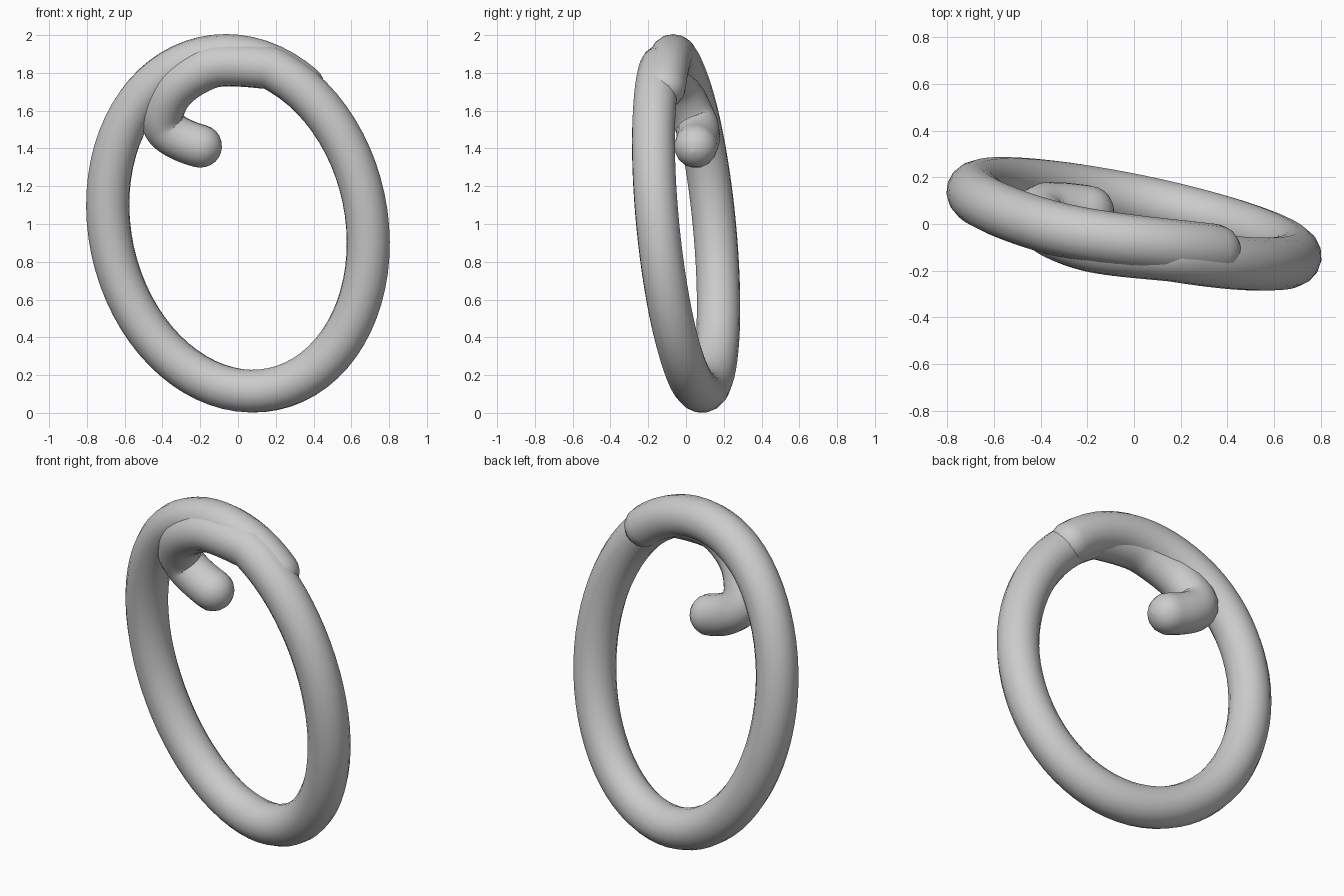
import bpy
from math import sin, cos, pi, radians, sqrt
from mathutils import Vector

if "Cube" in bpy.data.objects:
    bpy.data.objects.remove(bpy.data.objects["Cube"])

R = 0.115  # tube radius


def ring(deg):
    """Centre line of the tilted oval ring."""
    u = radians(deg)
    return Vector((0.690 * cos(u) * 0.993 - 0.079 * sin(u),
                   -0.150 * cos(u) - 0.085 * sin(u),
                   1 + 0.885 * sin(u)))


def catmull(p, steps=6):
    """Smooth curve through p[1:-1]."""
    out = []
    for a, b, c, d in zip(p, p[1:], p[2:], p[3:]):
        for i in range(steps):
            t = i / steps
            out.append(0.5 * (2 * b + (c - a) * t + (2 * a - 5 * b + 4 * c - d) * t * t
                              + (3 * b - a - 3 * c + d) * t ** 3))
    return out + [p[-2]]


# Ring part: free end pushed slightly back, then once round the oval
path = []
for deg in range(54, 430, 5):
    k = max(0.0, min(1.0, (120 - deg) / 65))
    k = k * k * (3 - 2 * k)
    path.append(ring(deg) + Vector((0.005, 0.042, 0.012)) * k)

# Curled part: overlaps the free end, then hooks back inside the ring
hook = [Vector(v) for v in [(-0.08, -0.108, 1.843), (-0.22, -0.082, 1.80),
                            (-0.34, -0.035, 1.71), (-0.402, 0.025, 1.59),
                            (-0.385, 0.06, 1.51), (-0.31, 0.064, 1.453),
                            (-0.20, 0.052, 1.412), (-0.08, 0.04, 1.39)]]
path += catmull([path[-2], path[-1]] + hook)[1:]

# Rounded ends: extra points with shrinking radius
start, end = path[0], path[-1]
d0 = (path[0] - path[1]).normalized()
d1 = (path[-1] - path[-2]).normalized()
caps = [(R * sin(a), cos(a)) for a in (pi * i / 12 for i in range(1, 6))] + [(R, 0.02)]
pts = [(start + d0 * s, r) for s, r in reversed(caps)]
pts += [(p, 1.0) for p in path]
pts += [(end + d1 * s, r) for s, r in caps]

curve = bpy.data.curves.new("coiled_ring", 'CURVE')
curve.dimensions = '3D'
curve.bevel_depth = R
curve.bevel_resolution = 6
curve.use_fill_caps = True
spline = curve.splines.new('POLY')
spline.points.add(len(pts) - 1)
for sp, (p, r) in zip(spline.points, pts):
    sp.co = (*p, 1)
    sp.radius = r

obj = bpy.data.objects.new("coiled_ring", curve)
bpy.context.collection.objects.link(obj)
bpy.context.view_layer.objects.active = obj
obj.select_set(True)
bpy.ops.object.convert(target='MESH')
bpy.ops.object.shade_smooth()
